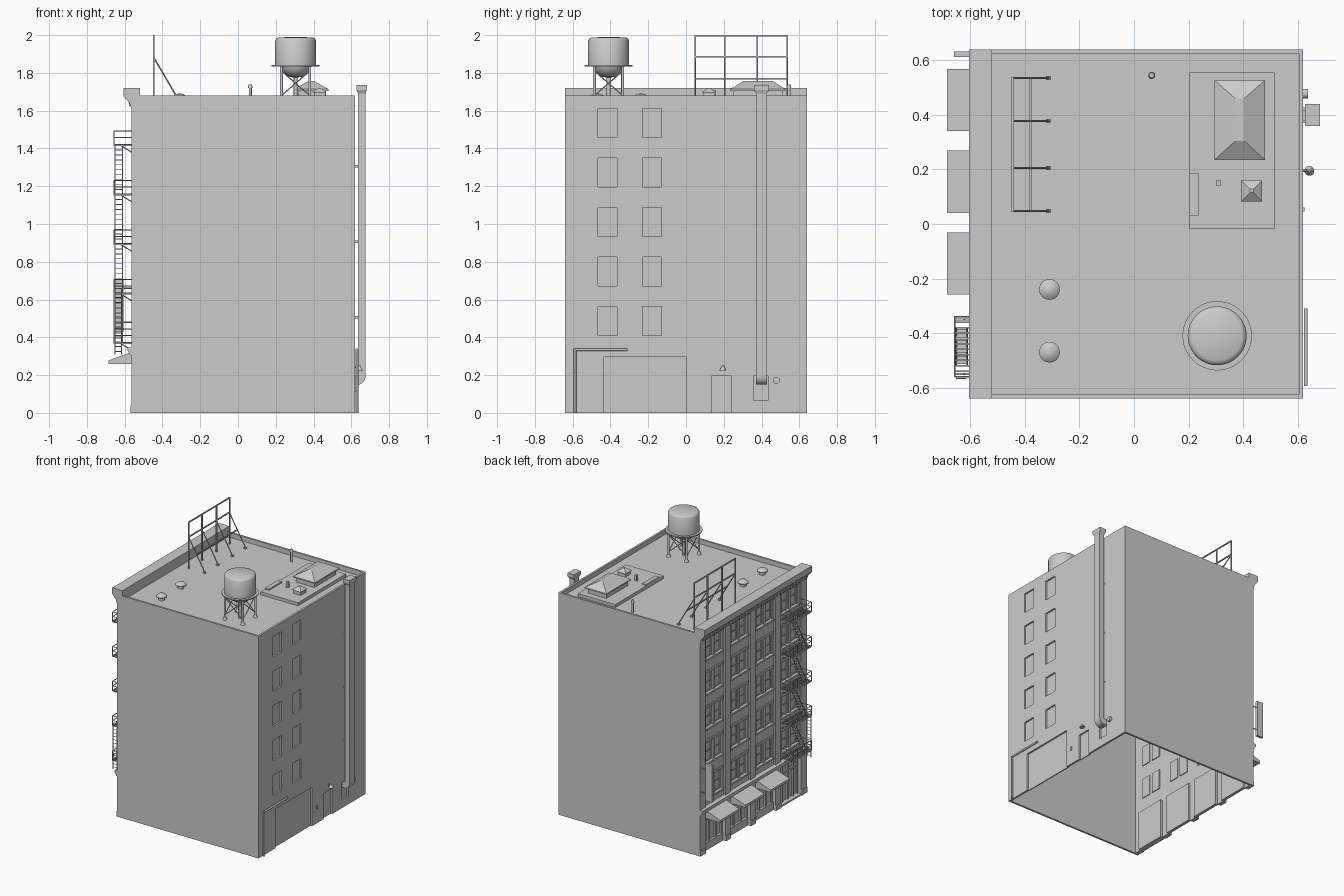
import bpy, bmesh, math
from mathutils import Vector, Matrix


class Part:
    """Collects simple solids into one named mesh."""
    def __init__(self, name, smooth=False):
        self.name, self.smooth, self.bm = name, smooth, bmesh.new()

    def box(self, x0, x1, y0, y1, z0, z1):
        m = Matrix.Translation(((x0 + x1) / 2, (y0 + y1) / 2, (z0 + z1) / 2))
        bmesh.ops.create_cube(self.bm, size=1, matrix=m @ Matrix.Diagonal((x1 - x0, y1 - y0, z1 - z0, 1)))
        return self

    def bar(self, a, b, r=0.004, seg=6, r2=None):
        a, b = Vector(a), Vector(b)
        m = Matrix.Translation((a + b) / 2) @ (b - a).to_track_quat('Z', 'Y').to_matrix().to_4x4()
        bmesh.ops.create_cone(self.bm, cap_ends=True, segments=seg, radius1=r,
                              radius2=r if r2 is None else r2, depth=(b - a).length, matrix=m)
        return self

    def prism(self, prof, y0, y1):
        ends = [[self.bm.verts.new((x, y, z)) for x, z in prof] for y in (y0, y1)]
        self.bm.faces.new(ends[0])
        self.bm.faces.new(ends[1][::-1])
        for i in range(len(prof)):
            j = (i + 1) % len(prof)
            self.bm.faces.new((ends[0][i], ends[1][i], ends[1][j], ends[0][j]))
        return self

    def lathe(self, prof, cx, cy, seg=32):
        vs = [self.bm.verts.new((cx + r, cy, z)) for r, z in prof]
        es = [self.bm.edges.new(p) for p in zip(vs, vs[1:])]
        bmesh.ops.spin(self.bm, geom=vs + es, cent=(cx, cy, 0), axis=(0, 0, 1), angle=math.tau, steps=seg)
        bmesh.ops.remove_doubles(self.bm, verts=self.bm.verts, dist=1e-5)
        return self

    def frustum(self, lo, hi, z0, z1):
        rings = [[self.bm.verts.new((x, y, z)) for x, y in ((r[0], r[2]), (r[1], r[2]), (r[1], r[3]), (r[0], r[3]))]
                 for r, z in ((lo, z0), (hi, z1))]
        self.bm.faces.new(rings[0][::-1])
        self.bm.faces.new(rings[1])
        for i in range(4):
            j = (i + 1) % 4
            self.bm.faces.new((rings[0][i], rings[0][j], rings[1][j], rings[1][i]))
        return self

    def done(self, recalc=True):
        if recalc:
            bmesh.ops.recalc_face_normals(self.bm, faces=self.bm.faces)
        me = bpy.data.meshes.new(self.name)
        self.bm.to_mesh(me)
        self.bm.free()
        ob = bpy.data.objects.new(self.name, me)
        bpy.context.collection.objects.link(ob)
        if self.smooth:
            bpy.context.view_layer.objects.active = ob
            ob.select_set(True)
            bpy.ops.object.shade_smooth_by_angle(angle=math.radians(40))
            ob.select_set(False)
        return ob


def wall(name, x, side, y0, y1, z0, z1, holes, thick=0.015):
    """Flat wall facing +x or -x with rectangular openings (ya, yb, za, zb)."""
    p = Part(name)
    ys = sorted({y0, y1, *(v for h in holes for v in h[:2])})
    zs = sorted({z0, z1, *(v for h in holes for v in h[2:])})
    for a, b in zip(ys, ys[1:]):
        for c, d in zip(zs, zs[1:]):
            my, mz = (a + b) / 2, (c + d) / 2
            if not any(h[0] < my < h[1] and h[2] < mz < h[3] for h in holes):
                q = [(a, c), (b, c), (b, d), (a, d)][::side]
                p.bm.faces.new([p.bm.verts.new((x, y, z)) for y, z in q])
    bmesh.ops.remove_doubles(p.bm, verts=p.bm.verts, dist=1e-5)
    ob = p.done(recalc=False)
    m = ob.modifiers.new("thickness", 'SOLIDIFY')
    m.thickness, m.offset = thick, -1


ROOF = 1.645
FLOORS = [0.41 + 0.262 * i for i in range(5)]
BAYS = [0.455, 0.155, -0.145, -0.45]

# Shell: party walls, roof deck, open underneath
Part("front_wall").box(-0.565, 0.62, -0.64, -0.625, 0, 1.68).done()
Part("back_wall").box(-0.565, 0.62, 0.625, 0.64, 0, 1.68).done()
Part("roof_deck").box(-0.55, 0.61, -0.63, 0.63, ROOF - 0.015, ROOF).done()

# Right wall with recessed windows, garage, door and duct inlet
wins = [(y, y + 0.1, z, z + 0.153) for y in (-0.465, -0.23) for z in FLOORS]
doors = [(-0.435, 0, 0, 0.295), (0.135, 0.24, 0, 0.195), (0.36, 0.435, 0.065, 0.195)]
wall("right_wall", 0.62, 1, -0.625, 0.625, 0, 1.68, wins + doors)
p = Part("right_wall_panels")
for a, b, c, d in wins + doors:
    p.box(0.600, 0.608, a - 0.005, b + 0.005, max(0, c - 0.005), d + 0.005)
p.done()

# Facade with paired windows per bay
fwins = [(y + s - 0.04, y + s + 0.04, z, z + 0.153) for y in BAYS for s in (-0.053, 0.053) for z in FLOORS]
shops = [(y - 0.12, y + 0.12, 0, 0.30) for y in BAYS]
wall("facade_wall", -0.553, -1, -0.625, 0.625, 0, 1.68, fwins + shops)
p = Part("facade_windows")
for a, b, c, d in fwins:
    p.box(-0.536, -0.532, a, b, c, d)
    p.box(-0.543, -0.535, a, a + 0.008, c, d).box(-0.543, -0.535, b - 0.008, b, c, d)
    for z in (c, (c + d) / 2 - 0.004, d - 0.008):
        p.box(-0.543, -0.535, a, b, z, z + 0.008)
p.done()
p = Part("window_sills_and_lintels")
for y in BAYS:
    for z in FLOORS:
        p.box(-0.565, -0.55, y - 0.105, y + 0.105, z - 0.014, z)
        p.box(-0.56, -0.55, y - 0.105, y + 0.105, z + 0.153, z + 0.17)
p.done()
p = Part("pilasters")
for a, b in ((0.575, 0.64), (0.275, 0.335), (-0.025, 0.035), (-0.33, -0.265), (-0.64, -0.57)):
    p.box(-0.565, -0.545, a, b, 0, 1.66).box(-0.57, -0.545, a, b, 0, 0.04)
p.done()

# Cornices
Part("roof_cornice").prism([(-0.605, 1.72), (-0.52, 1.72), (-0.52, 1.635), (-0.55, 1.61), (-0.565, 1.61),
                            (-0.575, 1.64), (-0.605, 1.675)], -0.64, 0.64).done()
p = Part("cornice_brackets")
for i in range(33):
    y = -0.61 + i * 1.22 / 32
    p.box(-0.578, -0.55, y - 0.008, y + 0.008, 1.625, 1.65)
p.done()
Part("storefront_cornice").prism([(-0.585, 0.345), (-0.55, 0.35), (-0.55, 0.305), (-0.57, 0.305), (-0.585, 0.33)],
                                 -0.64, 0.64).done()

# Shopfronts and entrance
p = Part("shopfronts")
for i, y in enumerate(BAYS):
    p.box(-0.528, -0.522, y - 0.12, y + 0.12, 0, 0.30)
    p.box(-0.54, -0.525, y - 0.12, y + 0.12, 0.225, 0.237).box(-0.54, -0.525, y - 0.12, y + 0.12, 0.288, 0.30)
    posts = (-0.114, -0.04, 0.04, 0.114) if i < 3 else (-0.114, -0.065, 0, 0.065, 0.114)
    for o in posts:
        p.box(-0.54, -0.525, y + o - 0.006, y + o + 0.006, 0, 0.30)
    if i < 3:
        p.box(-0.545, -0.525, y - 0.12, y + 0.12, 0, 0.06)
    else:
        p.box(-0.565, -0.525, y - 0.12, y + 0.12, 0, 0.012)
p.done()
p = Part("awnings")
for y in BAYS[:3]:
    p.prism([(-0.553, 0.325), (-0.685, 0.278), (-0.685, 0.26), (-0.553, 0.26)], y - 0.114, y + 0.114)
p.done()
p = Part("blade_sign").box(-0.66, -0.605, 0.612, 0.632, 0.43, 0.71)
for z in (0.48, 0.66):
    p.bar((-0.56, 0.622, z), (-0.61, 0.622, z))
p.done()

# Fire escape: platforms, railings, braces, stairs, drop ladder
p = Part("fire_escape")
Y0, Y1, XO = -0.56, -0.34, -0.657
levels = [0.37 + 0.262 * i for i in range(5)]
for n, z in enumerate(levels):
    for i in range(12):
        y = Y0 + i * 0.02
        p.box(XO, -0.555, y - 0.003, y + 0.003, z, z + 0.005)
    p.box(XO - 0.003, XO + 0.003, Y0, Y1, z - 0.004, z + 0.008)
    for h in (0.04, 0.075):
        p.bar((XO, Y0, z + h), (XO, Y1, z + h), 0.003)
        for y in (Y0, Y1):
            p.bar((XO, y, z + h), (-0.555, y, z + h), 0.003)
    for i in range(5):
        y = Y0 + i * 0.055
        p.bar((XO, y, z), (XO, y, z + 0.075), 0.003)
    for y in (Y0 + 0.01, Y1 - 0.01):
        p.box(XO, -0.555, y - 0.004, y + 0.004, z - 0.006, z)
        p.bar((-0.625, y, z), (-0.56, y, z - 0.04), 0.003)
    if n < 4:
        for x in (-0.652, -0.612):
            p.bar((x, -0.52, z), (x, -0.38, z + 0.262), 0.003)
        for i in range(1, 10):
            t = i / 10
            y, h = -0.52 + 0.14 * t, z + 0.262 * t
            p.box(-0.652, -0.612, y - 0.008, y + 0.008, h - 0.002, h + 0.002)
for x in (-0.65, -0.617):
    p.bar((x, -0.567, 0.31), (x, -0.567, 0.66), 0.003)
for i in range(13):
    z = 0.325 + i * 0.026
    p.bar((-0.65, -0.567, z), (-0.617, -0.567, z), 0.002)
p.done()

# Water tower
cx, cy = 0.305, -0.41
Part("water_tank", True).lathe([(0, 1.775), (0.03, 1.778), (0.058, 1.792), (0.078, 1.815), (0.085, 1.838), (0.108, 1.838),
                                (0.108, 1.972), (0.102, 1.982), (0.09, 1.988), (0, 1.99)], cx, cy, 48).done()
Part("tank_walkway", True).lathe([(0.08, 1.834), (0.127, 1.834), (0.127, 1.842), (0.08, 1.842), (0.08, 1.834)], cx, cy, 48).done()
p = Part("tank_stand", True)
legs = [(cx + sx * 0.075, cy + sy * 0.075) for sx, sy in ((1, 1), (-1, 1), (-1, -1), (1, -1))]
for i, (x, y) in enumerate(legs):
    u, v = legs[(i + 1) % 4]
    p.bar((x, y, ROOF), (x, y, 1.836), 0.008, 10).bar((x, y, ROOF), (x, y, ROOF + 0.02), 0.016, 12, 0.009)
    p.bar((x, y, 1.68), (u, v, 1.81), 0.003).bar((x, y, 1.81), (u, v, 1.68), 0.003)
p.bar((cx, cy, ROOF), (cx, cy, 1.79), 0.01, 12).done()

# Billboard frame
p = Part("billboard_frame")
for y in (0.048, 0.205, 0.378, 0.535):
    p.box(-0.449, -0.441, y - 0.004, y + 0.004, ROOF, 2.0)
    p.bar((-0.445, y, 1.88), (-0.31, y, ROOF + 0.005), 0.004)
    p.box(-0.322, -0.305, y - 0.007, y + 0.007, ROOF, ROOF + 0.01)
for x, z in ((-0.445, 1.996), (-0.445, 1.885), (-0.38, 1.77)):
    p.box(x - 0.004, x + 0.004, 0.044, 0.539, z - 0.004, z + 0.004)
p.done()

# Roof bulkhead slab, skylight, vents
Part("roof_plinth").box(0.203, 0.515, -0.018, 0.555, ROOF, 1.668).done()
Part("plinth_step").box(0.203, 0.237, 0.032, 0.185, 1.66, 1.678).done()
Part("skylight").box(0.31, 0.465, 0.25, 0.51, 1.66, 1.708).box(0.295, 0.48, 0.235, 0.527, 1.705, 1.714).frustum(
    (0.295, 0.48, 0.235, 0.527), (0.372, 0.404, 0.305, 0.46), 1.714, 1.756).done()
Part("small_vent_hood").box(0.402, 0.462, 0.09, 0.152, 1.66, 1.696).frustum(
    (0.393, 0.47, 0.083, 0.16), (0.425, 0.438, 0.115, 0.128), 1.696, 1.72).done()
Part("small_flue").box(0.301, 0.319, 0.141, 0.159, 1.66, 1.71).done()
Part("vent_pipe", True).bar((0.065, 0.545, ROOF), (0.065, 0.545, 1.725), 0.008, 16).bar(
    (0.065, 0.545, 1.72), (0.065, 0.545, 1.738), 0.013, 16, 0.009).done()
p = Part("mushroom_vents", True)
for y in (-0.24, -0.47):
    p.lathe([(0, ROOF), (0.022, ROOF), (0.022, 1.668), (0.038, 1.668), (0.038, 1.674), (0.022, 1.688), (0, 1.691)], -0.31, y, 24)
p.done()

# Right side services: duct with elbow, standpipe, lamp, fan outlet, switch box
p = Part("exhaust_duct").box(0.635, 0.675, 0.37, 0.428, 0.195, 1.70)
p.frustum((0.635, 0.675, 0.37, 0.428), (0.628, 0.682, 0.36, 0.44), 1.69, 1.71).box(0.628, 0.682, 0.36, 0.44, 1.71, 1.735)
arc = [(0.635 + 0.04 * math.cos(a), 0.195 - 0.045 * math.sin(a)) for a in (i * math.pi / 12 for i in range(7))]
p.prism(arc + [(0.605, 0.15), (0.605, 0.195)], 0.37, 0.428)
for z in (0.5, 0.9, 1.3):
    p.box(0.618, 0.64, 0.38, 0.418, z, z + 0.012)
p.done()
Part("standpipe", True).bar((0.63, -0.588, 0), (0.63, -0.588, 0.338), 0.007, 12).bar(
    (0.63, -0.594, 0.335), (0.63, -0.31, 0.335), 0.007, 12).done()
Part("door_lamp", True).bar((0.615, 0.195, 0.24), (0.643, 0.195, 0.245), 0.004, 8).bar(
    (0.643, 0.195, 0.225), (0.643, 0.195, 0.25), 0.018, 20, 0.004).done()
Part("fan_outlet", True).bar((0.615, 0.478, 0.172), (0.638, 0.478, 0.172), 0.018, 24).done()
Part("switch_box").box(0.618, 0.626, 0.045, 0.061, 0.11, 0.135).done()
